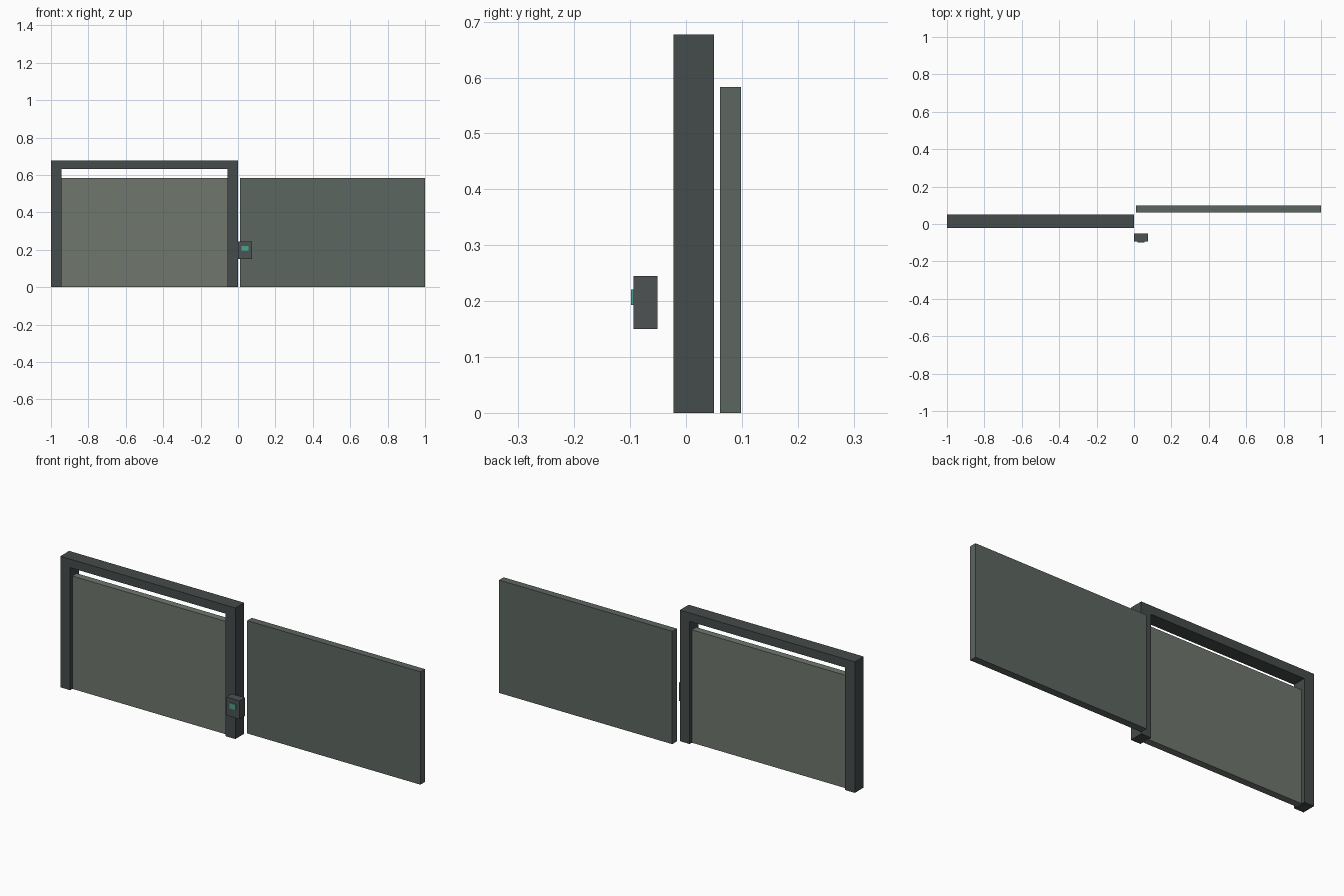
import bpy
import bmesh
from mathutils import Vector

if "Cube" in bpy.data.objects:
    bpy.data.objects.remove(bpy.data.objects["Cube"])


def material(name, rgb):
    mat = bpy.data.materials.new(name)
    mat.diffuse_color = (*rgb, 1.0)
    mat.use_nodes = True
    mat.node_tree.nodes["Principled BSDF"].inputs["Base Color"].default_value = mat.diffuse_color
    return mat


def box(name, xs, ys, zs, mat):
    """Axis-aligned box given as (min, max) ranges."""
    bm = bmesh.new()
    bmesh.ops.create_cube(bm, size=1.0)
    size = Vector((xs[1] - xs[0], ys[1] - ys[0], zs[1] - zs[0]))
    bmesh.ops.scale(bm, vec=size, verts=bm.verts)
    mesh = bpy.data.meshes.new(name)
    bm.to_mesh(mesh)
    bm.free()
    mesh.materials.append(mat)
    obj = bpy.data.objects.new(name, mesh)
    obj.location = (sum(xs) / 2, sum(ys) / 2, sum(zs) / 2)
    bpy.context.collection.objects.link(obj)
    return obj


frame_mat = material("dark_metal", (0.06, 0.072, 0.07))
fixed_mat = material("warm_grey_panel", (0.16, 0.18, 0.155))
slide_mat = material("green_grey_panel", (0.107, 0.133, 0.117))
case_mat = material("keypad_case", (0.075, 0.085, 0.085))
screen_mat = material("green_screen", (0.08, 0.36, 0.24))

# Door frame: two posts and a header
depth = (-0.022, 0.05)
header_z = 0.633
for name, xs in (("left_post", (-1.0, -0.944)), ("right_post", (-0.056, 0.0))):
    box(name, xs, depth, (0.0, header_z), frame_mat)
box("header", (-1.0, 0.0), depth, (header_z, 0.677), frame_mat)

# Door leaf inside the frame, and the second leaf slid off behind it
leaf_z = (0.0, 0.583)
box("framed_door_panel", (-0.944, -0.056), (-0.004, 0.032), leaf_z, fixed_mat)
box("sliding_door_panel", (0.01, 1.0), (0.061, 0.098), leaf_z, slide_mat)

# Control box with a small raised screen
box("control_box", (0.0, 0.075), (-0.094, -0.051), (0.15, 0.245), case_mat)
box("control_screen", (0.02, 0.055), (-0.098, -0.09), (0.193, 0.221), screen_mat)
